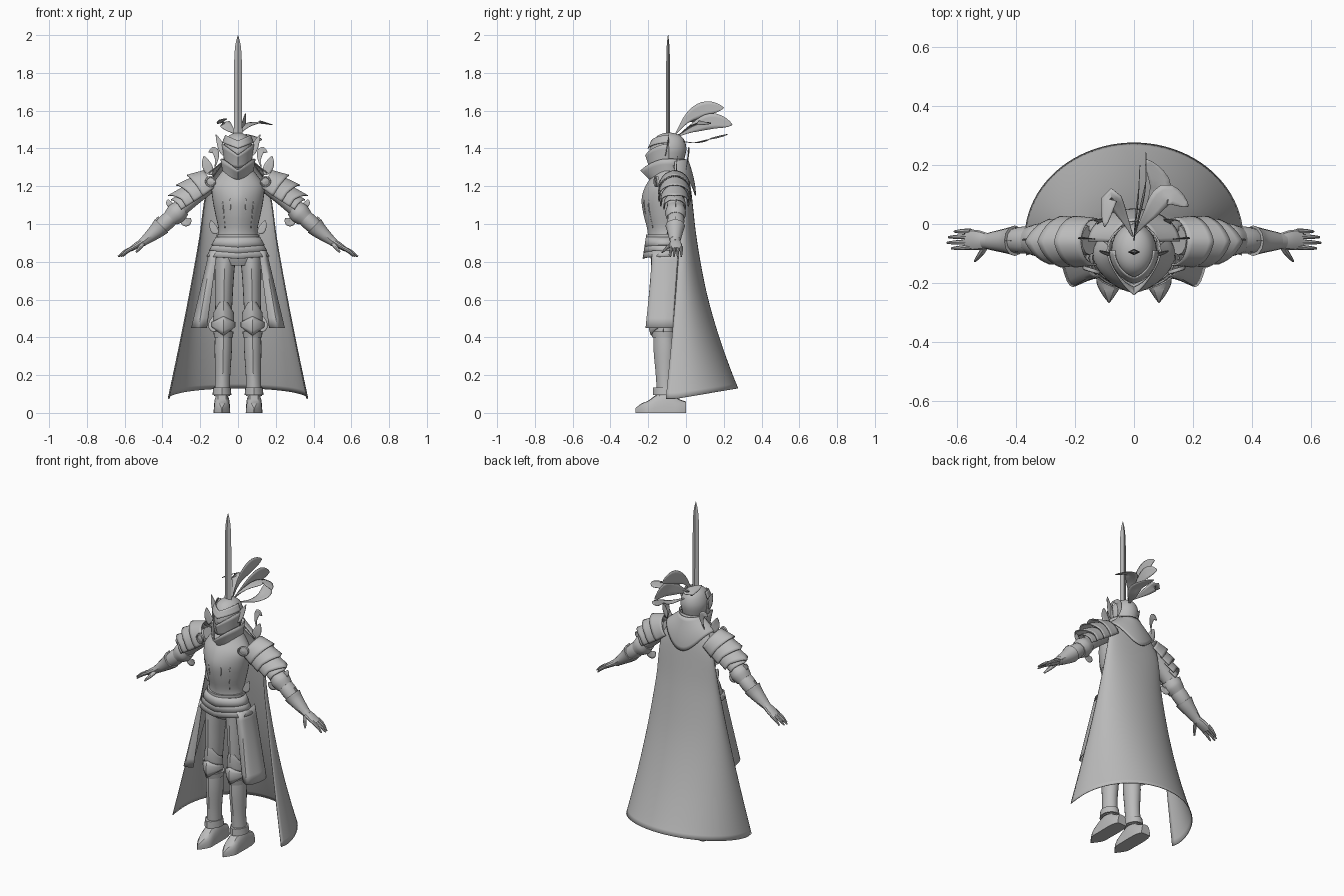
import bpy, bmesh
from math import sin, cos, pi, radians
from mathutils import Vector

if "Cube" in bpy.data.objects:
    bpy.data.objects.remove(bpy.data.objects["Cube"])

steel = bpy.data.materials.new("plain grey")
steel.use_nodes = True
GREY = (0.5, 0.5, 0.5, 1)
steel.diffuse_color = GREY
steel.node_tree.nodes["Principled BSDF"].inputs["Base Color"].default_value = GREY
parts = []


def curve(pts, t):
    """Smooth curve through tuples of any length, t from 0 to 1."""
    n = len(pts) - 1
    i = min(int(t * n), n - 1)
    s = t * n - i
    a, b, c, d = (pts[max(0, min(n, i + k))] for k in (-1, 0, 1, 2))
    return [q + 0.5 * s * (r - p + s * (2 * p - 5 * q + 4 * r - e + s * (3 * (q - r) + e - p)))
            for p, q, r, e in zip(a, b, c, d)]


def grid(name, f, nu, nv, closed=False, mirror=False, thick=0.0):
    """Surface from f(u, v); closed ones wrap in u and get end caps."""
    bm = bmesh.new()
    cols = nu if closed else nu + 1
    rows = [[bm.verts.new(f(i / nu, j / nv)) for i in range(cols)] for j in range(nv + 1)]
    for lo, hi in zip(rows, rows[1:]):
        for i in range(nu):
            k = (i + 1) % cols
            bm.faces.new((lo[i], lo[k], hi[k], hi[i]))
    if closed and not thick:
        bm.faces.new(rows[0])
        bm.faces.new(rows[-1])
    bmesh.ops.recalc_face_normals(bm, faces=bm.faces)
    mesh = bpy.data.meshes.new(name)
    bm.to_mesh(mesh)
    bm.free()
    ob = bpy.data.objects.new(name, mesh)
    bpy.context.collection.objects.link(ob)
    mesh.materials.append(steel)
    if thick:
        mod = ob.modifiers.new("Thickness", 'SOLIDIFY')
        mod.thickness, mod.offset = thick, 0
    if mirror:
        mod = ob.modifiers.new("Mirror", 'MIRROR')
        mod.use_mirror_merge = False
    parts.append(ob)
    return ob


def loft(name, rings, sides=24, nv=16, mirror=False):
    """Upright body from rings (z, x, y, rx, ry, front ridge)."""
    def f(u, v):
        z, x, y, rx, ry, keel = curve(rings, v)
        a = 2 * pi * u
        ridge = keel * (1 - abs(cos(a))) if sin(a) < 0 else 0
        return x + rx * cos(a), y + ry * sin(a) - ridge, z
    return grid(name, f, sides, nv, True, mirror)


def tube(name, pts, sides=12, nv=12):
    """Mirrored limb along points (x, y, z, thickness, depth)."""
    def f(u, v):
        p = curve(pts, v)
        t = Vector(curve(pts, min(1, v + .01))[:3]) - Vector(curve(pts, max(0, v - .01))[:3])
        w = t.cross(Vector((0, 1, 0))).normalized()
        a = 2 * pi * u
        return Vector(p[:3]) + w * p[3] * cos(a) + Vector((0, p[4] * sin(a), 0))
    return grid(name, f, sides, nv, True, True)


def leaf(name, pts, normal, width, mirror=False, peak=1.5):
    """Thin blade, feather or fin that swells along its path."""
    def f(u, v):
        t = Vector(curve(pts, min(1, v + .01))) - Vector(curve(pts, max(0, v - .01)))
        side = Vector(normal).cross(t).normalized()
        return Vector(curve(pts, v)) + side * (u - .5) * width * (sin(pi * v ** peak) + .04)
    return grid(name, f, 4, 14, mirror=mirror, thick=.003)


# Torso and waist
loft("breastplate", [(.88, 0, -.11, .12, .085, .01), (.96, 0, -.105, .103, .083, .015),
                     (1.05, 0, -.105, .12, .1, .02), (1.13, 0, -.105, .135, .105, .025),
                     (1.2, 0, -.1, .138, .095, .02), (1.26, 0, -.09, .1, .075, .01),
                     (1.31, 0, -.09, .06, .055, 0)], 32, 24)
loft("hips", [(.78, 0, -.11, .09, .06, 0), (.83, 0, -.11, .125, .08, 0), (.9, 0, -.11, .115, .08, 0)])
for k in range(3):
    def lame(u, v, k=k):
        a = 2 * pi * u
        r = .013 * k + .024 * v
        ridge = .012 * (1 - abs(cos(a))) if sin(a) < 0 else 0
        return ((.115 + r) * cos(a), -.115 + (.083 + r * .35) * sin(a) - ridge,
                .93 - .03 * k - .042 * v - ridge * v)
    grid("waist_lame", lame, 36, 2, True, thick=.005)
loft("belt", [(.93, 0, -.108, .113, .092, .012), (.945, 0, -.108, .113, .092, .012)], 32, 2)
leaf("waist_fin", [(.1, -.1, .96), (.125, -.1, .97), (.145, -.1, 1.02)], (0, 1, 0), .04, True, 1)
for x in (.045, .09):
    def strip(u, v, x=x):
        z = 1.2 - .22 * v
        c = (x + .004 * (u - .5)) * (1 - .25 * v)
        depth = curve([(.19,), (.225,), (.228,), (.213,), (.197,)], v)[0]
        return c, -depth + .9 * c * c / .135 * .75, z
    grid("breastplate_trim", strip, 1, 10, mirror=True, thick=.004)

# Collar and helmet
def collar(u, v):
    a = 2 * pi * u
    front = max(0, -sin(a)) * (1 - abs(cos(a)))
    return ((.072 + .018 * v) * cos(a), -.09 + (.075 + .01 * v) * sin(a) - front * (.02 + .045 * v),
            1.23 + v * (.115 - .06 * front))
grid("gorget", collar, 32, 4, True, thick=.006)
loft("helmet", [(1.28, 0, -.09, .055, .06, .01), (1.34, 0, -.09, .068, .08, .02),
                (1.4, 0, -.09, .077, .092, .01), (1.45, 0, -.09, .062, .078, 0),
                (1.475, 0, -.09, .036, .046, 0), (1.485, 0, -.09, .003, .003, 0)])
def visor(u, v):
    c, s = cos(pi + pi * u), sin(pi + pi * u)
    return (.083 * c * (.8 + .2 * v), -.09 + .088 * s - .035 * (1 - abs(c)) * (.4 + .6 * v),
            1.3 + v * (.065 + .06 * abs(c)))
grid("visor", visor, 20, 5, thick=.006)
def brow(u, v):
    c, s = cos(pi + pi * u), sin(pi + pi * u)
    return (.082 * c * (1 - .2 * v), -.09 + .096 * s * (1 - .2 * v) - .015 * (1 - abs(c)),
            1.4 + .03 * abs(c) + .04 * v)
grid("brow_plate", brow, 20, 4, thick=.005)
leaf("helmet_wing", [(.07, -.11, 1.36), (.09, -.1, 1.41), (.117, -.09, 1.475)], (0, 1, 0), .035, True, .8)

# Sword
loft("sword_blade", [(1.35, 0, -.095, .023, .011, 0), (1.6, 0, -.095, .022, .011, 0),
                     (1.9, 0, -.095, .019, .009, 0), (2, 0, -.095, .001, .001, 0)], 4, 12)

# Plume feathers
UP, SIDE = (0, 0, 1), (1, 0, 0)
leaf("feather_high", [(0, -.06, 1.47), (.005, .01, 1.56), (.015, .1, 1.61), (.02, .2, 1.615)], SIDE, .075)
leaf("feather_back", [(0, -.05, 1.46), (.02, .04, 1.51), (.04, .14, 1.545), (.04, .245, 1.525)], SIDE, .08)
leaf("feather_left", [(0, -.04, 1.47), (.05, .03, 1.52), (.11, .1, 1.54), (.185, .06, 1.525)], (.2, .2, 1), .07)
leaf("feather_low", [(.01, -.03, 1.44), (.06, .05, 1.43), (.09, .13, 1.45), (.04, .22, 1.475)], UP, .07)
leaf("feather_right", [(0, -.05, 1.47), (-.04, .03, 1.5), (-.08, .09, 1.54), (-.1, -.01, 1.55)], (-.5, 0, 1), .06)

# Cape and mantle
CAPE = [(1.31, .09, -.06, .06), (1.18, .165, -.01, .035), (.92, .205, -.02, .075),
        (.64, .255, -.03, .135), (.36, .31, -.04, .22), (.075, .37, -.05, .325)]
def cape(u, v):
    z, w, y, b = curve(CAPE, v)
    a = radians(-10 + 200 * u)
    return w * cos(a), y + b * sin(a), z + .055 * max(0, sin(a)) * v ** 4
grid("cape", cape, 48, 30, thick=.004)
def mantle(u, v):
    a = pi * u
    return ((.07 + .085 * v) * cos(a), -.06 + sin(a) * (.07 + .04 * sin(pi * v / 2)),
            1.34 - v * (.07 + .12 * sin(a) ** 3))
grid("mantle", mantle, 24, 8, thick=.005)

# Cloth panels over the hips
TOP = [(.11, -.18), (.14, -.165), (.15, -.1), (.14, -.04)]
HEM = [(.165, -.19), (.215, -.21), (.245, -.13), (.24, -.07)]
def panel(u, v):
    p, q = Vector(curve(TOP, u)), Vector(curve(HEM, u))
    return *p.lerp(q, v), .86 - .41 * v
grid("hip_cloth", panel, 14, 8, mirror=True, thick=.004)

# Legs
loft("thigh", [(.85, .068, -.11, .058, .075, 0), (.7, .073, -.11, .05, .065, .01),
               (.56, .076, -.115, .045, .055, .01), (.46, .077, -.115, .04, .048, 0)], 20, 14, True)
loft("greave", [(.46, .077, -.115, .043, .045, .01), (.34, .078, -.11, .046, .052, .01),
                (.2, .081, -.11, .04, .045, .005), (.09, .084, -.105, .042, .048, 0)], 20, 14, True)
loft("ankle_cuff", [(.095, .085, -.105, .05, .06, .01), (.135, .085, -.107, .046, .055, .012)], 20, 2, True)
loft("knee_cuff", [(.4, .077, -.113, .05, .055, .01), (.43, .077, -.113, .053, .058, .015)], 20, 2, True)
def pointed(x, y, rx, ry, keel, low, high, dip, rise):
    """Front half shell with pointed top and bottom edges."""
    def f(u, v):
        c, s = cos(pi + pi * u), sin(pi + pi * u)
        tip = 1 - abs(c)
        return (x + rx * c, y + ry * s - keel * tip * (.5 + .5 * sin(pi * v)),
                (low - dip * tip) * (1 - v) + (high + rise * tip) * v)
    return f
grid("knee_plate", pointed(.077, -.12, .06, .05, .025, .455, .48, .045, .03), 16, 4, mirror=True, thick=.006)
grid("lower_thigh_plate", pointed(.076, -.117, .052, .05, .015, .48, .53, 0, .09), 16, 4, mirror=True, thick=.005)
leaf("knee_fin", [(.11, -.12, .43), (.137, -.12, .46), (.12, -.11, .52)], (0, 1, 0), .04, True, 1)
FOOT = [(0, .03, .06), (-.04, .042, .075), (-.1, .044, .115), (-.15, .043, .1),
        (-.2, .042, .065), (-.235, .026, .05), (-.268, .002, .025)]
def foot(u, v):
    y, w, h = curve(FOOT, v)
    a = 2 * pi * u
    return .085 + w * (abs(cos(a)) ** .6) * (1 if cos(a) > 0 else -1), y, max(0, h * sin(a))
grid("sabaton", foot, 20, 18, True, True)

# Arms and hands
tube("upper_arm", [(.15, -.055, 1.21, .045, .05), (.24, -.055, 1.14, .045, .048), (.34, -.055, 1.045, .038, .042)])
tube("forearm", [(.32, -.055, 1.065, .036, .04), (.38, -.055, 1.01, .044, .046), (.44, -.057, .955, .034, .036),
                 (.51, -.058, .9, .022, .026)])
tube("elbow_guard", [(.295, -.055, 1.085, .046, .048), (.325, -.055, 1.058, .056, .056),
                     (.355, -.055, 1.03, .046, .048)])
tube("gauntlet_cuff", [(.405, -.057, .99, .05, .052), (.43, -.057, .965, .042, .044), (.49, -.058, .915, .026, .03)])
leaf("elbow_fin", [(.31, -.055, 1.03), (.275, -.06, 1.01), (.25, -.065, 1.03)], (0, 1, 0), .045, True, 1)
leaf("elbow_spike", [(.34, -.055, 1.08), (.365, -.055, 1.11), (.37, -.05, 1.13)], (0, 1, 0), .03, True, .8)
leaf("cuff_spike", [(.42, -.057, 1.0), (.425, -.057, 1.02), (.42, -.057, 1.04)], (0, 1, 0), .025, True, .8)
tube("palm", [(.49, -.058, .915, .018, .024), (.53, -.055, .89, .017, .034), (.57, -.053, .865, .012, .034)])
for k, reach in enumerate((.62, .635, .63, .61)):
    y = -.078 + .018 * k
    tube("finger", [(.555, y, .875, .01, .009), ((.56 + reach) / 2, y * 1.04, .855, .009, .008),
                    (reach, y * 1.06, .828, .004, .004)], 8, 6)
tube("thumb", [(.5, -.07, .9, .012, .012), (.52, -.1, .875, .011, .011), (.54, -.125, .85, .005, .005)], 8, 6)

# Layered shoulder plates along the arm direction
AXIS, RISE = Vector((.85, 0, -.53)), Vector((.53, 0, .85))
def shoulder_plate(x, z, length, r0, r1, depth, point):
    def f(u, v):
        a = radians(-105 + 210 * u)
        tip = max(0, 1 - abs(a) / 1.2)
        base = Vector((x, -.06, z)) + AXIS * v * (length + point * tip)
        r = r0 + (r1 - r0) * v
        return base + RISE * r * (cos(a) * .9 + .1 * tip) + Vector((0, depth * (.92 + .08 * v) * sin(a), 0))
    return f
for data in ((.135, 1.21, .075, .085, .112, .085, .015), (.185, 1.175, .07, .09, .1, .085, .035),
             (.225, 1.145, .07, .075, .08, .075, .05), (.265, 1.115, .05, .056, .058, .058, .02)):
    grid("shoulder_plate", shoulder_plate(*data), 24, 5, mirror=True, thick=.006)
leaf("shoulder_spike", [(.14, -.05, 1.26), (.165, -.05, 1.31), (.18, -.045, 1.36)], (0, 1, 0), .05, True, .8)
leaf("shoulder_curl", [(.125, 0, 1.29), (.113, .01, 1.35), (.125, .015, 1.39), (.155, .01, 1.38)],
     (.2, 1, 0), .035, True)

# Round armpit discs with a raised rim
def disc(u, v):
    r, d = curve([(.029, 0), (.029, .012), (.022, .014), (.02, .008), (.001, .012)], v)
    a = 2 * pi * u
    return .145 + r * cos(a), -.15 - d + .3 * r * cos(a), 1.225 + r * sin(a)
grid("armpit_disc", disc, 20, 8, True, True)

# Smooth rounded plates while keeping hard edges
bpy.ops.object.select_all(action='DESELECT')
for ob in parts:
    ob.select_set(True)
bpy.context.view_layer.objects.active = parts[0]
bpy.ops.object.shade_smooth_by_angle(angle=radians(32))
